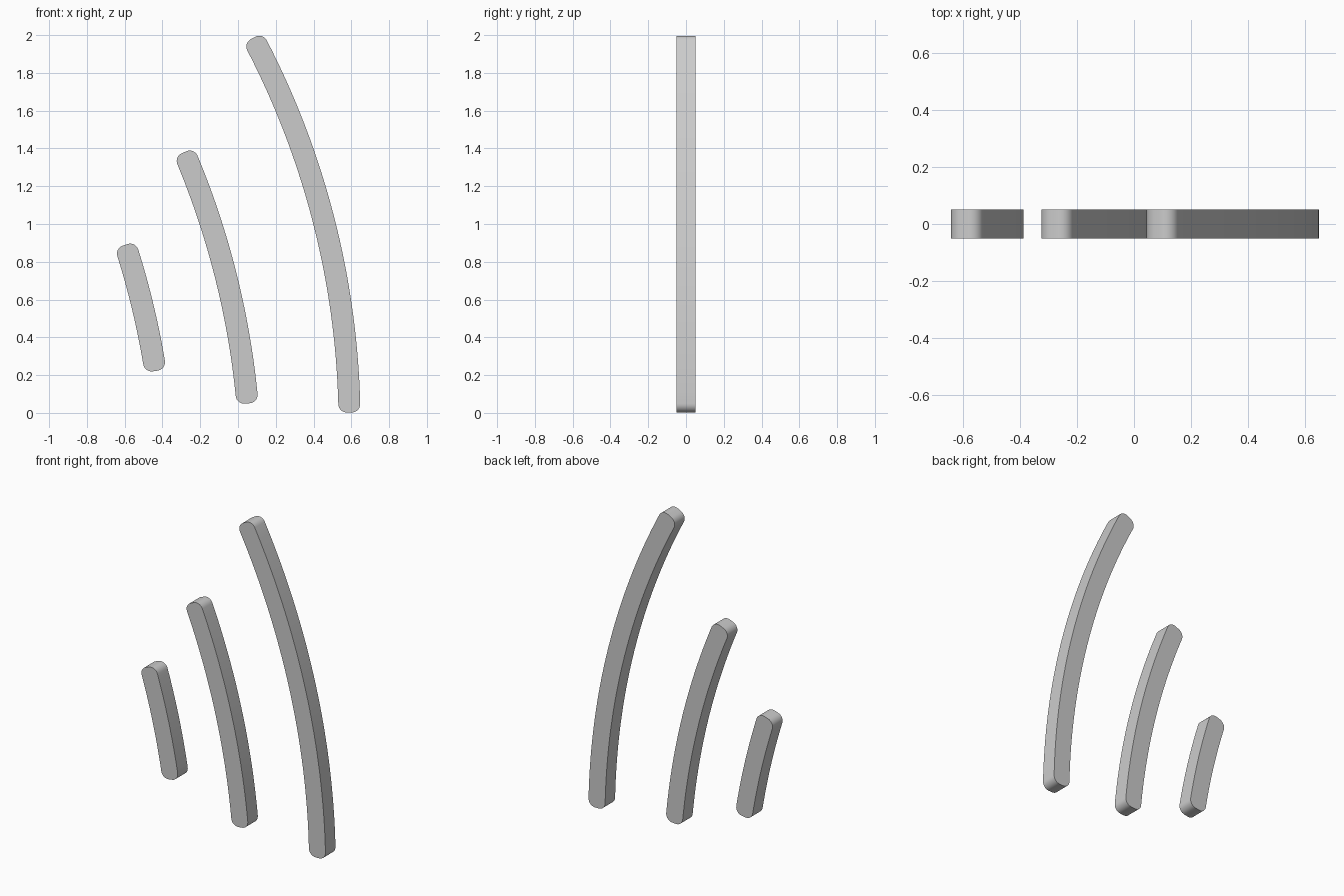
import bpy
import bmesh
from math import sin, cos, pi, radians, atan2, hypot
from mathutils import Vector

cube = bpy.data.objects.get("Cube")
if cube:
    bpy.data.objects.remove(cube)

RADIUS = 4.38      # shared bend radius of the bars
HALF_WIDTH = 0.058
DEPTH = 0.1
CORNER = 0.045

grey = bpy.data.materials.new("plain grey")
grey.use_nodes = True
colour = (0.6, 0.6, 0.6, 1)
grey.diffuse_color = colour
grey.node_tree.nodes["Principled BSDF"].inputs["Base Color"].default_value = colour


def bar_outline(length, steps=32, corner_steps=8):
    """Straight rounded bar: (across, along) points, counter-clockwise."""
    w, h, r = HALF_WIDTH, length / 2, CORNER
    points = []
    for sx, sz, start in ((1, 1, 0), (-1, 1, 90), (-1, -1, 180), (1, -1, 270)):
        for i in range(corner_steps + 1):
            a = radians(start) + pi / 2 * i / corner_steps
            points.append((sx * (w - r) + r * cos(a), sz * (h - r) + r * sin(a)))
        # long edge after the second and fourth corners
        if sx * sz < 0:
            for i in range(1, steps):
                points.append((sx * w, sz * (h - r) * (1 - 2 * i / steps)))
    return points


def curved_bar(name, bottom, top):
    dx, dz = top[0] - bottom[0], top[1] - bottom[1]
    chord = hypot(dx, dz)
    tilt = atan2(-dx, dz)
    half = math_half_angle(chord)
    # centre of the bend, to the left of the bar
    cx = (bottom[0] + top[0]) / 2 - RADIUS * cos(half) * cos(tilt)
    cz = (bottom[1] + top[1]) / 2 - RADIUS * cos(half) * sin(tilt)

    bm = bmesh.new()
    ring = []
    for across, along in bar_outline(2 * half * RADIUS):
        a, r = tilt + along / RADIUS, RADIUS + across
        ring.append(bm.verts.new((cx + r * cos(a), -DEPTH / 2, cz + r * sin(a))))
    face = bm.faces.new(ring)
    new = bmesh.ops.extrude_face_region(bm, geom=[face])["geom"]
    bmesh.ops.translate(bm, vec=Vector((0, DEPTH, 0)),
                        verts=[v for v in new if isinstance(v, bmesh.types.BMVert)])
    bmesh.ops.recalc_face_normals(bm, faces=bm.faces)
    mesh = bpy.data.meshes.new(name)
    bm.to_mesh(mesh)
    bm.free()
    mesh.materials.append(grey)

    obj = bpy.data.objects.new(name, mesh)
    bpy.context.collection.objects.link(obj)
    bpy.ops.object.select_all(action="DESELECT")
    obj.select_set(True)
    bpy.context.view_layer.objects.active = obj
    bpy.ops.object.shade_smooth_by_angle(angle=radians(30))


def math_half_angle(chord):
    s = chord / 2 / RADIUS
    return atan2(s, (1 - s * s) ** 0.5)


# Three bars, small to large, by centre of each end
curved_bar("short_bar", (-0.437, 0.222), (-0.597, 0.89))
curved_bar("middle_bar", (0.05, 0.05), (-0.285, 1.38))
curved_bar("long_bar", (0.59, 0.002), (0.08, 1.985))
